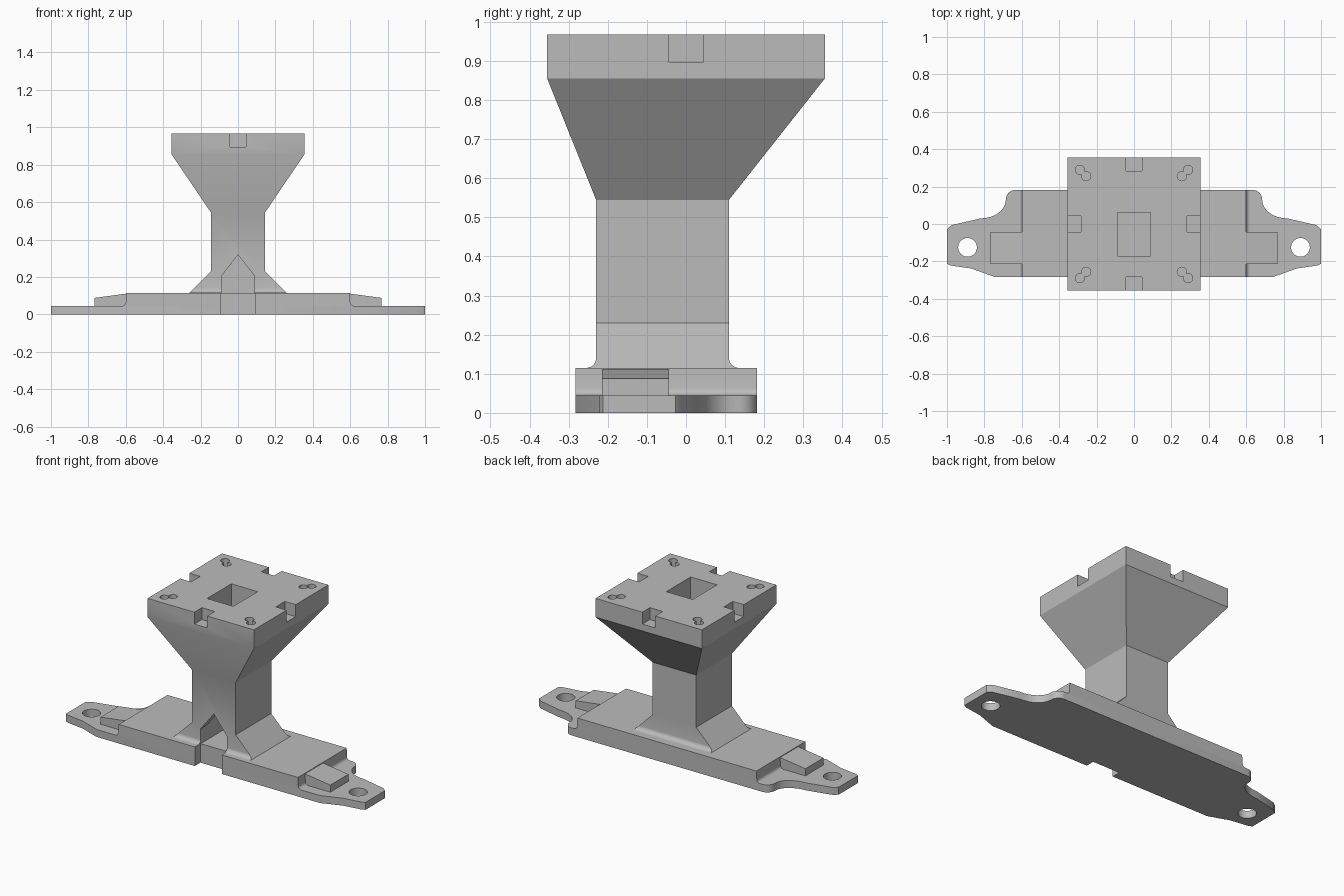
import bpy, bmesh, math
from mathutils import Vector

if "Cube" in bpy.data.objects:
    bpy.data.objects.remove(bpy.data.objects["Cube"])

grey = bpy.data.materials.new("plain grey")
grey.diffuse_color = (0.5, 0.5, 0.5, 1)
grey.use_nodes = True
grey.node_tree.nodes["Principled BSDF"].inputs["Base Color"].default_value = grey.diffuse_color


def arc(cx, cy, rx, ry, a0, a1, n=8):
    """Points on an elliptical arc, angles in degrees."""
    angles = [math.radians(a0 + (a1 - a0) * i / n) for i in range(n + 1)]
    return [(cx + rx * math.cos(a), cy + ry * math.sin(a)) for a in angles]


def make(name, bm):
    bmesh.ops.recalc_face_normals(bm, faces=bm.faces)
    mesh = bpy.data.meshes.new(name)
    bm.to_mesh(mesh)
    bm.free()
    mesh.materials.append(grey)
    ob = bpy.data.objects.new(name, mesh)
    bpy.context.collection.objects.link(ob)
    return ob


def prism(name, outline, lo, hi, axis="z"):
    """Extrude an outline along z (points are x, y) or along y (points are x, z)."""
    bm = bmesh.new()
    place = (lambda p, d: (p[0], p[1], d)) if axis == "z" else (lambda p, d: (p[0], d, p[1]))
    face = bm.faces.new([bm.verts.new(place(p, lo)) for p in outline])
    ext = bmesh.ops.extrude_face_region(bm, geom=[face])
    shift = Vector((0, 0, hi - lo)) if axis == "z" else Vector((0, hi - lo, 0))
    bmesh.ops.translate(bm, vec=shift, verts=[v for v in ext["geom"] if isinstance(v, bmesh.types.BMVert)])
    return make(name, bm)


def box(name, x0, x1, y0, y1, z0, z1):
    return prism(name, [(x0, y0), (x1, y0), (x1, y1), (x0, y1)], z0, z1)


def select(ob):
    bpy.ops.object.select_all(action="DESELECT")
    bpy.context.view_layer.objects.active = ob
    ob.select_set(True)


def cut(ob, *cutters):
    """Subtract each cutter, then remove it."""
    for c in cutters:
        select(ob)
        m = ob.modifiers.new("cut", "BOOLEAN")
        m.operation, m.solver, m.object = "DIFFERENCE", "EXACT", c
        bpy.ops.object.modifier_apply(modifier=m.name)
        bpy.data.objects.remove(c)


def mirrored(points):
    return points + [(-x, v) for x, v in reversed(points)]


def front_notch():
    return box("notch_cutter", -0.09, 0.09, -0.4, -0.23, -0.1, 0.3)


# Base plate: waisted mounting ears with a bolt hole at each end
half = [(0.745, -0.283), (0.87, -0.238), (0.98, -0.222), (1.0, -0.212),
        (1.0, -0.027), (0.975, -0.006)]
half += arc(0.82, 0.13, 0.135, 0.10, 270, 180)
half += arc(0.635, 0.132, 0.05, 0.05, 0, 90)[1:]
base = prism("base_plate", mirrored(half), 0, 0.045)
holes = [prism("bolt_cutter", arc(s * 0.89, -0.125, 0.05, 0.05, 0, 352.5, 47), -0.1, 0.2) for s in (-1, 1)]
cut(base, front_notch(), *holes)

# Raised deck with a small fillet at each end
deck_half = arc(0.62, 0.065, 0.02, 0.02, 270, 180, 6) + [(0.598, 0.115)]
deck = prism("raised_deck", mirrored(deck_half), -0.283, 0.182, "y")
cut(deck, front_notch())

# Sloped tabs at the deck ends
tabs = []
for side, s in (("left", -1), ("right", 1)):
    pts = [(0.58, 0.045), (0.767, 0.045), (0.767, 0.088), (0.58, 0.113)]
    tabs.append(prism(side + "_tab", [(s * x, z) for x, z in pts], -0.215, -0.043, "y"))

# Pedestal: rectangular sections of (half width, front, back, height)
sections = []
for dy, z in arc(0.025, 0.14, 0.025, 0.025, 270, 180, 6):
    sections.append((0.375 - z, -0.23 - dy, 0.11 + dy, z))
sections += [(0.145, -0.23, 0.11, 0.23), (0.145, -0.23, 0.11, 0.545),
             (0.355, -0.355, 0.355, 0.855), (0.355, -0.355, 0.355, 0.968)]
bm = bmesh.new()
rings = [[bm.verts.new(c) for c in ((-w, f, z), (w, f, z), (w, b, z), (-w, b, z))]
         for w, f, b, z in sections]
for lower, upper in zip(rings, rings[1:]):
    for i in range(4):
        j = (i + 1) % 4
        bm.faces.new((lower[i], lower[j], upper[j], upper[i]))
bm.faces.new(rings[0])
bm.faces.new(rings[-1])
pedestal = make("pedestal", bm)

# Central shaft and the gabled opening leading into it from the front
shaft = box("shaft_cutter", -0.088, 0.088, -0.17, 0.062, 0.0, 1.2)
gable = [(-0.088, 0.0), (0.088, 0.0), (0.088, 0.205), (0, 0.318), (-0.088, 0.205)]
cut(pedestal, shaft, prism("opening_cutter", gable, -0.5, -0.1, "y"))

# Edge notches in the top
for s in (-1, 1):
    near, far = sorted((s * 0.283, s * 0.5))
    cut(pedestal, box("notch_cutter", -0.043, 0.043, near, far, 0.896, 1.2),
        box("notch_cutter", near, far, -0.043, 0.043, 0.896, 1.2))

# Paired corner sockets
for sx in (-1, 1):
    for sy in (-1, 1):
        for d in (0.256, 0.289):
            cut(pedestal, prism("socket_cutter", arc(sx * d, sy * d, 0.025, 0.025, 0, 345, 23), 0.9, 1.2))

for ob in [base, deck, pedestal] + tabs:
    select(ob)
    bpy.ops.object.shade_smooth_by_angle(angle=math.radians(30))
